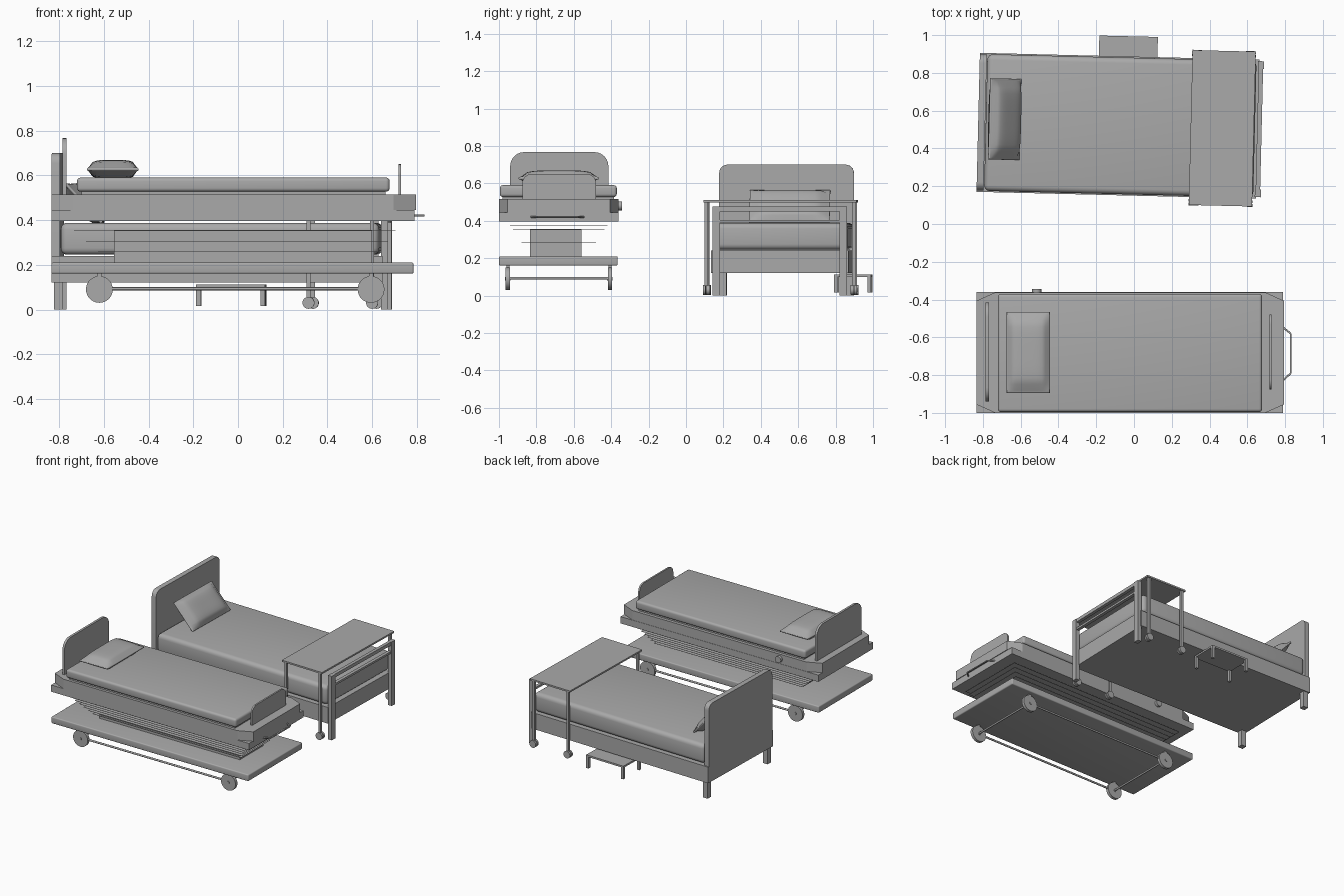
import bpy, bmesh, math
from mathutils import Matrix, Vector

cube = bpy.data.objects.get("Cube")
if cube:
    bpy.data.objects.remove(cube, do_unlink=True)

grey = bpy.data.materials.new("plain grey")
grey.use_nodes = True
grey.diffuse_color = (0.4, 0.4, 0.4, 1)
grey.node_tree.nodes["Principled BSDF"].inputs["Base Color"].default_value = (0.4, 0.4, 0.4, 1)

HERE = Matrix.Identity(4)
# The second bed group is turned slightly about its own centre
TURNED = Matrix.Translation((-0.08, 0.52, 0)) @ Matrix.Rotation(math.radians(-1.4), 4, "Z")


def finish(name, bm, place=HERE, smooth=False):
    bm.transform(place)
    bmesh.ops.recalc_face_normals(bm, faces=bm.faces)
    mesh = bpy.data.meshes.new(name)
    bm.to_mesh(mesh)
    bm.free()
    mesh.materials.append(grey)
    obj = bpy.data.objects.new(name, mesh)
    bpy.context.collection.objects.link(obj)
    if smooth:
        bpy.ops.object.select_all(action="DESELECT")
        obj.select_set(True)
        bpy.context.view_layer.objects.active = obj
        bpy.ops.object.shade_smooth_by_angle(angle=math.radians(40))
    return obj


def box(name, x, y, z, place=HERE, round_by=0):
    """Box from three (low, high) ranges, optionally with rounded edges."""
    bm = bmesh.new()
    bmesh.ops.create_cube(bm, size=1)
    for v in bm.verts:
        v.co = Vector([(a + b) / 2 + c * (b - a) for c, (a, b) in zip(v.co, (x, y, z))])
    if round_by:
        bmesh.ops.bevel(bm, geom=bm.edges[:], offset=round_by, segments=4,
                        profile=0.5, affect="EDGES")
    return finish(name, bm, place, round_by > 0)


def rod(name, start, end, radius, place=HERE, sides=10):
    a, b = Vector(start), Vector(end)
    bm = bmesh.new()
    bmesh.ops.create_cone(bm, cap_ends=True, segments=sides, radius1=radius,
                          radius2=radius, depth=(b - a).length)
    turn = (b - a).to_track_quat("Z", "Y").to_matrix().to_4x4()
    return finish(name, bm, place @ Matrix.Translation((a + b) / 2) @ turn, True)


def prism(name, outline, offset, place=HERE, smooth=False):
    bm = bmesh.new()
    face = bm.faces.new([bm.verts.new(p) for p in outline])
    moved = bmesh.ops.extrude_face_region(bm, geom=[face])["geom"]
    bmesh.ops.translate(bm, vec=offset, verts=[g for g in moved if isinstance(g, bmesh.types.BMVert)])
    bm.faces.ensure_lookup_table()
    return finish(name, bm, place, smooth)


def end_board(name, x, y, z, radius, place=HERE):
    """Upright board across the bed with rounded top corners."""
    pts = [(x[0], y[0], z[0]), (x[0], y[1], z[0])]
    for side, first in ((1, 0), (0, 90)):
        cy = y[side] + (-radius if side else radius)
        for i in range(7):
            t = math.radians(first + 15 * i)
            pts.append((x[0], cy + radius * math.cos(t), z[1] - radius + radius * math.sin(t)))
    return prism(name, pts, (x[1] - x[0], 0, 0), place, True)


def pillow(name, size, place):
    bm = bmesh.new()
    bmesh.ops.create_cube(bm, size=2)
    bmesh.ops.subdivide_edges(bm, edges=bm.edges[:], cuts=11, use_grid_fill=True)
    for v in bm.verts:
        u, w, h = v.co
        puff = 0.2 + 0.8 * max(0, (1 - u ** 4) * (1 - w ** 4)) ** 0.5
        pinch = 1 - 0.06 * abs(h) ** 3
        v.co = (u * size[0] / 2 * pinch, w * size[1] / 2 * pinch, h * puff * size[2] / 2)
    return finish(name, bm, place, True)


# ---- Wheeled bed: base, wheels and rails ----
box("base_plate", (-0.835, 0.785), (-1, -0.365), (0.16, 0.21), round_by=0.008)
wheel_x, wheel_y = (-0.62, 0.595), (-0.953, -0.407)
for y in wheel_y:
    for x in wheel_x:
        rod("bed_wheel", (x, y - 0.011, 0.09), (x, y + 0.011, 0.09), 0.06, sides=28)
        rod("wheel_hub", (x, y - 0.015, 0.09), (x, y + 0.015, 0.09), 0.01)
        box("wheel_fork", (x - 0.01, x + 0.01), (y - 0.008, y + 0.008), (0.09, 0.165))
    rod("side_rail", (wheel_x[0], y, 0.093), (wheel_x[1], y, 0.093), 0.007)
for x in wheel_x:
    rod("axle", (x, wheel_y[0], 0.093), (x, wheel_y[1], 0.093), 0.007)

# ---- Lifting column with thin pleats widening upward ----
box("lift_column", (-0.555, 0.6), (-0.835, -0.56), (0.205, 0.355))
for i in range(7):
    t = i / 6
    z = 0.235 + 0.14 * t
    xa, xb = -0.6 - 0.16 * t, 0.62 + 0.1 * t
    wide = 0.17 + 0.09 * t
    box("lift_pleat", (xa, xb), (-0.68 - wide, -0.68 + wide), (z, z + 0.001))

# ---- Deck, tray and mattress ----
box("deck_frame", (-0.835, 0.79), (-1, -0.36), (0.395, 0.445))
x0, x1, y0, y1, cx, cy = -0.835, 0.795, -1, -0.362, 0.1, 0.045
tray = [(x0 + cx, y0), (x1 - cx, y0), (x1, y0 + cy), (x1, y1 - cy),
        (x1 - cx, y1), (x0 + cx, y1), (x0, y1 - cy), (x0, y0 + cy)]
prism("mattress_tray", [(x, y, 0.445) for x, y in tray], (0, 0, 0.07))
box("mattress_core", (-0.7, 0.66), (-0.98, -0.385), (0.51, 0.53))
box("mattress", (-0.72, 0.678), (-0.995, -0.37), (0.527, 0.59), round_by=0.016)
pillow("pillow", (0.23, 0.43, 0.085), Matrix.Translation((-0.56, -0.68, 0.627)))
end_board("headboard", (-0.785, -0.768), (-0.94, -0.415), (0.5, 0.767), 0.075)
end_board("footboard", (0.717, 0.729), (-0.875, -0.48), (0.5, 0.65), 0.05)

# ---- Push handle and side knob ----
handle = [(0.78, -0.835, 0.42), (0.83, -0.79, 0.42), (0.83, -0.58, 0.42), (0.78, -0.54, 0.42)]
for a, b in zip(handle, handle[1:]):
    rod("push_handle", a, b, 0.005)
rod("side_knob", (-0.515, -0.37, 0.48), (-0.515, -0.343, 0.48), 0.024, sides=16)

# ---- Second bed: frame, legs and boards ----
box("bed_frame", (-0.745, 0.735), (-0.368, 0.368), (0.12, 0.24), TURNED)
end_board("tall_headboard", (-0.745, -0.708), (-0.36, 0.36), (0.2, 0.7), 0.045, TURNED)
for s in (-1, 1):
    y = sorted((s * 0.32, s * 0.36))
    box("head_leg", (-0.735, -0.695), y, (0, 0.125), TURNED)
    box("foot_post", (0.728, 0.76), y, (0, 0.475), TURNED)
for low, high in ((0.45, 0.475), (0.39, 0.405)):
    box("foot_rail", (0.732, 0.756), (-0.35, 0.35), (low, high), TURNED)
box("bed_mattress", (-0.705, 0.72), (-0.362, 0.362), (0.245, 0.388), TURNED, round_by=0.03)
lean = Matrix.Translation((-0.605, 0.02, 0.475)) @ Matrix.Rotation(math.radians(47), 4, "Y")
pillow("leaning_pillow", (0.235, 0.43, 0.085), TURNED @ lean)

# ---- Over-bed table on casters ----
box("table_top", (0.38, 0.715), (-0.41, 0.41), (0.498, 0.51), TURNED)
for x in (0.405, 0.69):
    for y in (-0.395, 0.395):
        box("table_leg", (x - 0.009, x + 0.009), (y - 0.009, y + 0.009), (0.05, 0.5), TURNED)
        for d in (-0.01, 0.01):
            rod("table_caster", (x, y + d - 0.007, 0.03), (x, y + d + 0.007, 0.03),
                0.027, TURNED, 14)

# ---- Step stool ----
box("stool_top", (-0.115, 0.195), (0.275, 0.475), (0.1, 0.113), TURNED)
for x in (-0.115, 0.175):
    for y in (0.275, 0.455):
        box("stool_leg", (x, x + 0.02), (y, y + 0.02), (0.015, 0.102), TURNED)
